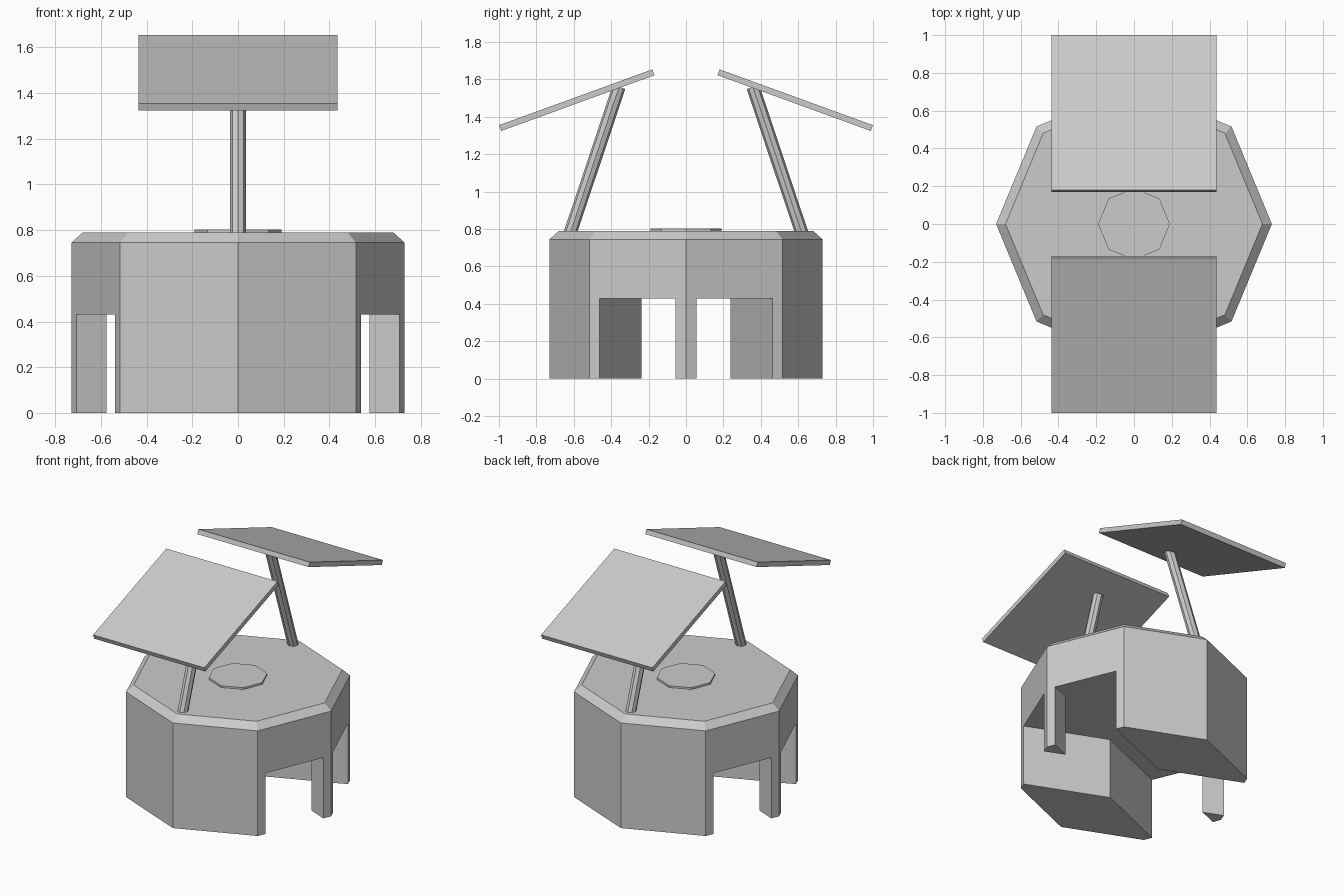
import bpy, bmesh, math
from mathutils import Vector, Matrix

if "Cube" in bpy.data.objects:
    bpy.data.objects.remove(bpy.data.objects["Cube"])

grey = bpy.data.materials.new("plain_grey")
grey.diffuse_color = (0.6, 0.6, 0.6, 1)
grey.use_nodes = True
grey.node_tree.nodes["Principled BSDF"].inputs["Base Color"].default_value = grey.diffuse_color


def make(name, bm):
    bmesh.ops.recalc_face_normals(bm, faces=bm.faces)
    mesh = bpy.data.meshes.new(name)
    bm.to_mesh(mesh)
    bm.free()
    mesh.materials.append(grey)
    ob = bpy.data.objects.new(name, mesh)
    bpy.context.collection.objects.link(ob)
    return ob


def octagon_stack(name, rings):
    """Closed octagonal solid from (radius, z) rings, corners on the axes."""
    bm = bmesh.new()
    loops = [[bm.verts.new((r * math.cos(i * math.pi / 4), r * math.sin(i * math.pi / 4), z))
              for i in range(8)] for r, z in rings]
    for a, b in zip(loops, loops[1:]):
        for i in range(8):
            j = (i + 1) % 8
            bm.faces.new((a[i], a[j], b[j], b[i]))
    bm.faces.new(loops[0][::-1])
    bm.faces.new(loops[-1])
    return make(name, bm)


def box(name, size, matrix):
    bm = bmesh.new()
    bmesh.ops.create_cube(bm, size=1, matrix=matrix @ Matrix.Diagonal((*size, 1)))
    return make(name, bm)


# Octagonal body with chamfered roof edge
body = octagon_stack("body", [(0.73, 0), (0.73, 0.745), (0.68, 0.79)])

# Two crossing tunnels through the side walls, leaving legs and corner posts
for sign in (-1, 1):
    turn = Matrix.Rotation(sign * math.pi / 8, 4, 'Z')
    cutter = box("tunnel_cutter", (2, 0.44, 0.86), turn)
    cutter.hide_render = True
    mod = body.modifiers.new("tunnel", 'BOOLEAN')
    mod.operation = 'DIFFERENCE'
    mod.solver = 'EXACT'
    mod.object = cutter
    bpy.context.view_layer.objects.active = body
    bpy.ops.object.modifier_apply(modifier=mod.name)
    bpy.data.objects.remove(cutter)

# Low round hatch on the roof
octagon_stack("roof_hatch", [(0.19, 0.785), (0.19, 0.803)])

# Tilted panels on leaning poles, front and back
for side, s in (("front", -1), ("back", 1)):
    tilt = Matrix.Rotation(-s * math.radians(20), 4, 'X')
    box(side + "_panel", (0.872, 0.872, 0.033),
        Matrix.Translation((0, s * 0.584, 1.489)) @ tilt)

    foot, head = Vector((0, s * 0.622, 0.77)), Vector((0, s * 0.358, 1.56))
    axis = head - foot
    place = Matrix.Translation((foot + head) / 2) @ axis.to_track_quat('Z', 'Y').to_matrix().to_4x4()
    bm = bmesh.new()
    bmesh.ops.create_cone(bm, cap_ends=True, segments=8, radius1=0.035, radius2=0.035,
                          depth=axis.length, matrix=place)
    make(side + "_pole", bm)
